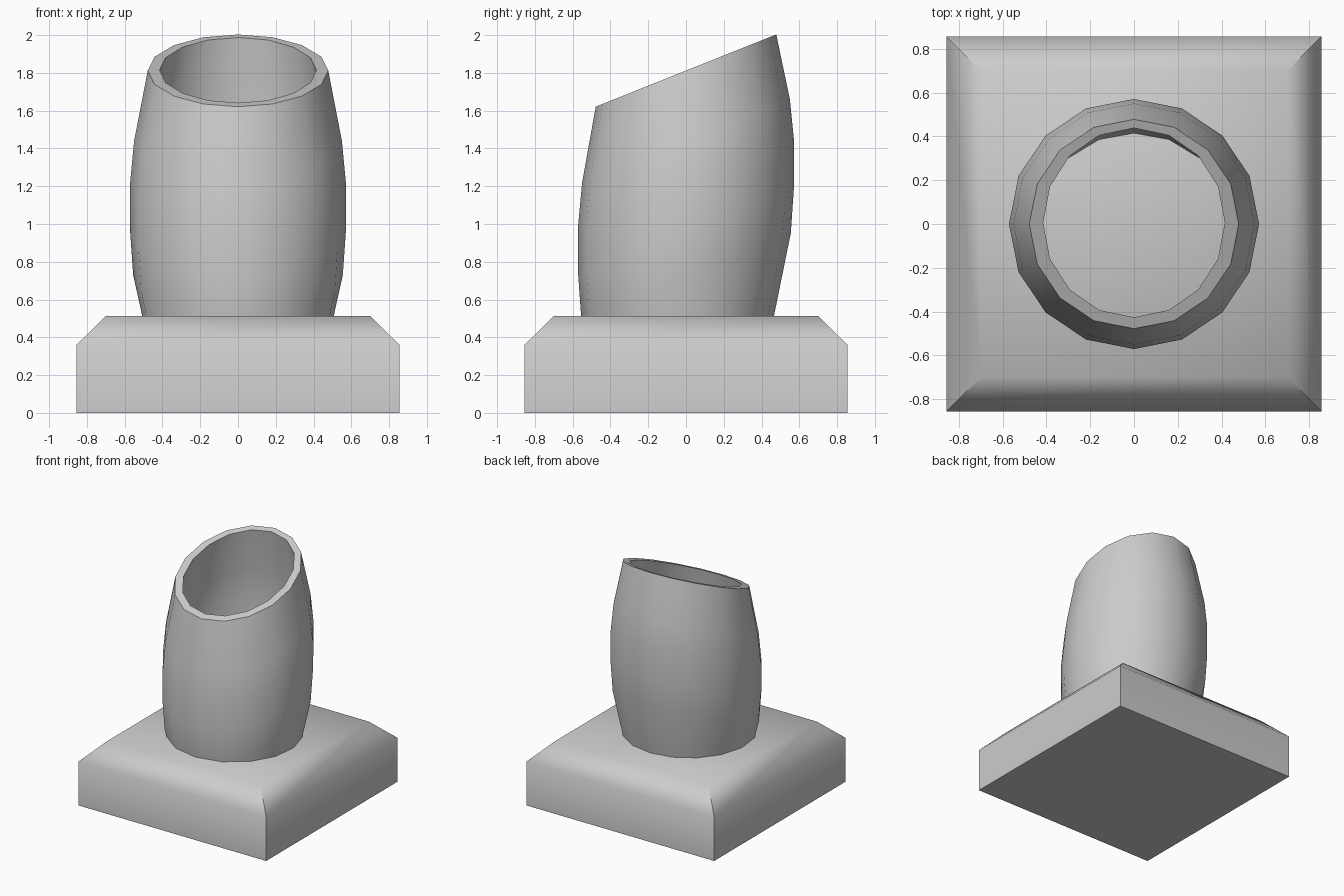
import bpy, bmesh, math

if "Cube" in bpy.data.objects:
    bpy.data.objects.remove(bpy.data.objects["Cube"])

SIDES = 16
SLOPE = 0.4  # tilt of every ring towards the back

grey = bpy.data.materials.new("light grey")
grey.diffuse_color = (0.6, 0.6, 0.6, 1)
grey.use_nodes = True
grey.node_tree.nodes["Principled BSDF"].inputs["Base Color"].default_value = grey.diffuse_color


def ring(bm, radius_x, radius_y, z, y_offset=0.0):
    """Sheared ring of vertices, higher at the back."""
    verts = []
    for i in range(SIDES):
        a = 2 * math.pi * i / SIDES
        y = radius_y * math.sin(a) + y_offset
        verts.append(bm.verts.new((radius_x * math.cos(a), y, z + SLOPE * y)))
    return verts


def finish(name, bm):
    bmesh.ops.recalc_face_normals(bm, faces=bm.faces)
    mesh = bpy.data.meshes.new(name)
    bm.to_mesh(mesh)
    bm.free()
    mesh.materials.append(grey)
    obj = bpy.data.objects.new(name, mesh)
    bpy.context.collection.objects.link(obj)
    bpy.ops.object.select_all(action='DESELECT')
    obj.select_set(True)
    bpy.context.view_layer.objects.active = obj
    bpy.ops.object.shade_smooth_by_angle(angle=math.radians(52))
    return obj


# Square base with chamfered top edges
bm = bmesh.new()
levels = []
for half, z in ((0.855, 0), (0.855, 0.36), (0.70, 0.512)):
    levels.append([bm.verts.new((sx * half, sy * half, z))
                   for sx, sy in ((-1, -1), (1, -1), (1, 1), (-1, 1))])
bm.faces.new(levels[0])
bm.faces.new(levels[-1])
for low, high in zip(levels, levels[1:]):
    for i in range(4):
        j = (i + 1) % 4
        bm.faces.new((low[i], low[j], high[j], high[i]))
finish("base", bm)

# Barrel-shaped tube: up the outer wall, over the rim, down the inner wall
outer = [(0.462, 0.31), (0.555, 0.73), (0.571, 0.96),
         (0.571, 1.22), (0.55, 1.44), (0.478, 1.812)]
wall = 0.055
bm = bmesh.new()
loops = [ring(bm, r, r, z) for r, z in outer]
loops.append(ring(bm, 0.415, 0.432, 1.812, 0.006))
loops += [ring(bm, r - wall, r - wall, z) for r, z in reversed(outer[:-1])]
for a, b in zip(loops, loops[1:] + loops[:1]):
    for i in range(SIDES):
        j = (i + 1) % SIDES
        bm.faces.new((a[i], a[j], b[j], b[i]))
finish("slanted_tube", bm)
